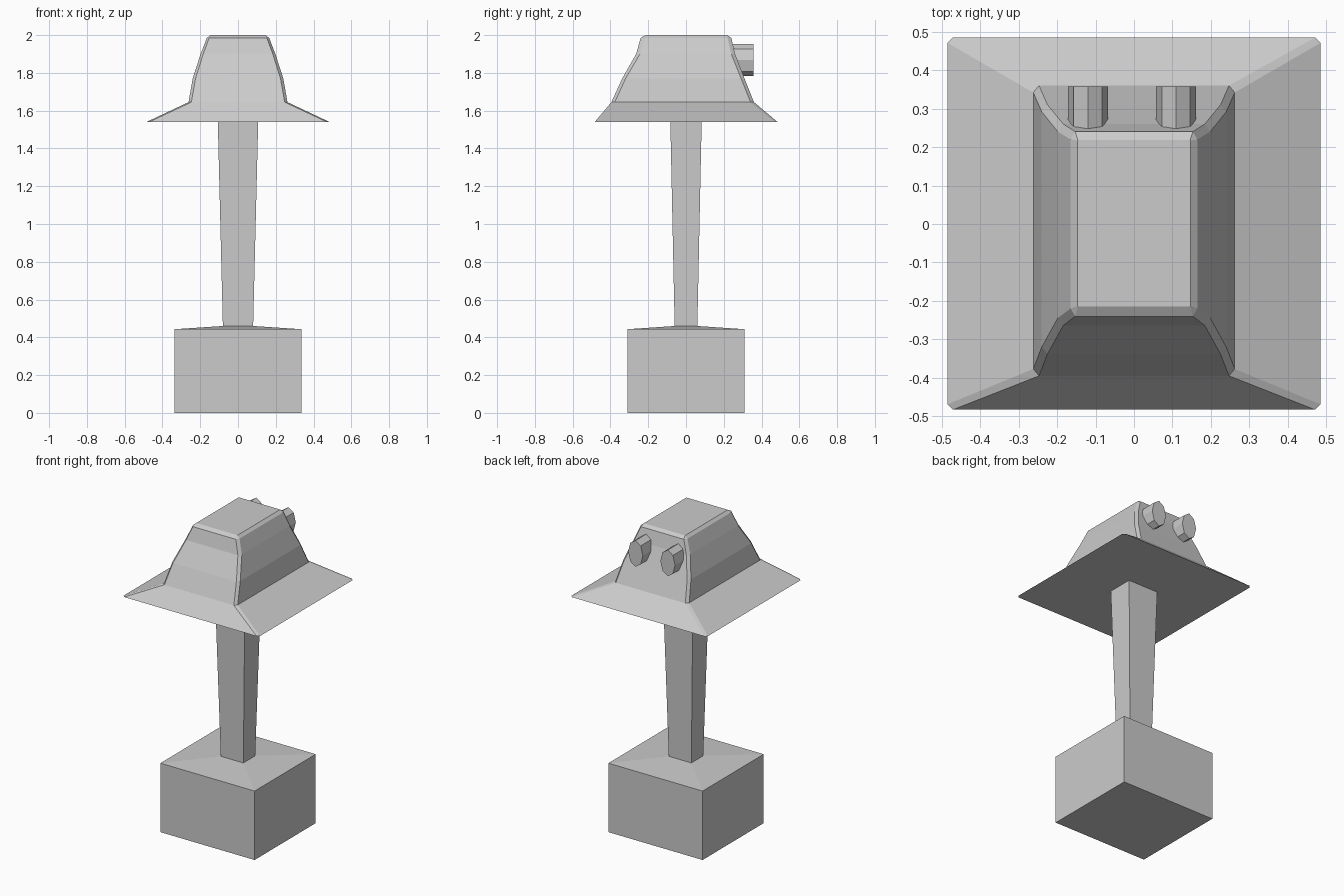
import bpy
import bmesh
import math

cube = bpy.data.objects.get("Cube")
if cube:
    bpy.data.objects.remove(cube, do_unlink=True)

grey = bpy.data.materials.new("light grey")
grey.use_nodes = True
grey.diffuse_color = (0.6, 0.6, 0.6, 1)
grey.node_tree.nodes["Principled BSDF"].inputs["Base Color"].default_value = (0.6, 0.6, 0.6, 1)


def loft(name, rings):
    """Skin a stack of equal-sized rings and cap both ends."""
    bm = bmesh.new()
    loops = [[bm.verts.new(p) for p in ring] for ring in rings]
    n = len(loops[0])
    for a, b in zip(loops, loops[1:]):
        for i in range(n):
            j = (i + 1) % n
            bm.faces.new((a[i], a[j], b[j], b[i]))
    bm.faces.new(loops[0][::-1])
    bm.faces.new(loops[-1])
    bmesh.ops.recalc_face_normals(bm, faces=bm.faces)
    mesh = bpy.data.meshes.new(name)
    bm.to_mesh(mesh)
    bm.free()
    mesh.materials.append(grey)
    obj = bpy.data.objects.new(name, mesh)
    bpy.context.collection.objects.link(obj)
    return obj


def rect(x, y, z):
    return [(-x, -y, z), (x, -y, z), (x, y, z), (-x, y, z)]


def cut_rect(x, front, back, z, cx, cy):
    """Rectangle with cut corners."""
    return [(-x + cx, front, z), (x - cx, front, z), (x, front + cy, z), (x, back - cy, z),
            (x - cx, back, z), (-x + cx, back, z), (-x, back - cy, z), (-x, front + cy, z)]


# Block base with a very shallow pyramid top
loft("base_block", [rect(0.335, 0.31, 0), rect(0.335, 0.31, 0.443), rect(0.08, 0.06, 0.46)])

# Post widening upwards
loft("post", [rect(0.08, 0.06, 0.455), rect(0.107, 0.083, 1.545)])

# Hood: flared brim, then a curved crown with bevelled edges
loft("hood", [
    cut_rect(0.485, -0.483, 0.485, 1.54, 0.014, 0.014),
    cut_rect(0.262, -0.395, 0.36, 1.645, 0.015, 0.018),
    cut_rect(0.24, -0.338, 0.31, 1.77, 0.015, 0.018),
    cut_rect(0.198, -0.264, 0.26, 1.9, 0.014, 0.02),
    cut_rect(0.165, -0.24, 0.24, 1.985, 0.012, 0.02),
    cut_rect(0.147, -0.214, 0.218, 2.0, 0.001, 0.001),
])

# Two eight-sided knobs on the back of the hood
for name, x in (("right_knob", -0.12), ("left_knob", 0.109)):
    angles = [i * math.tau / 8 for i in range(8)]
    loft(name, [[(x + 0.052 * math.cos(a), y, 1.868 + 0.084 * math.sin(a)) for a in angles]
                for y in (0.2, 0.357)])
